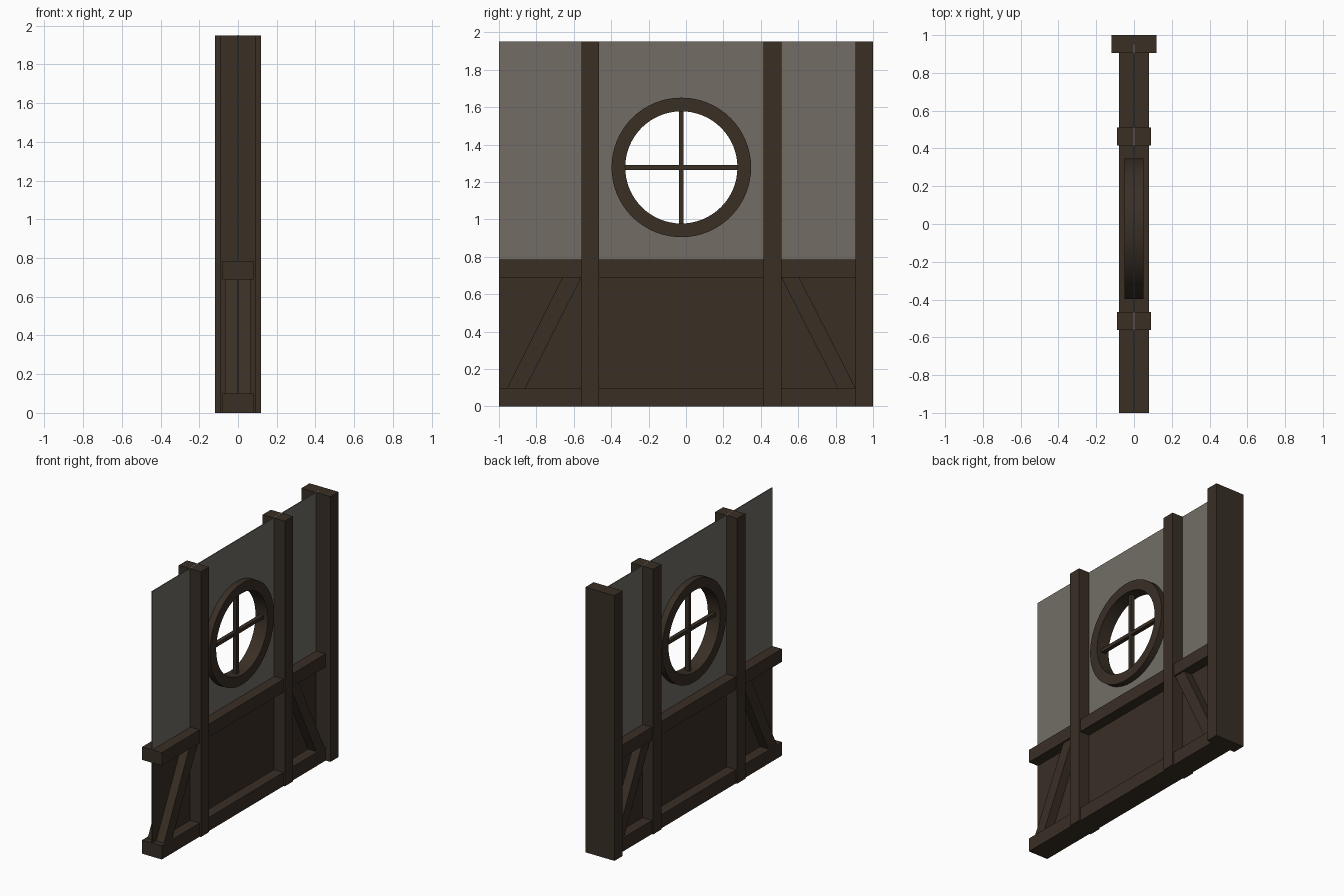
import bpy, bmesh, math

if "Cube" in bpy.data.objects:
    bpy.data.objects.remove(bpy.data.objects["Cube"])

def material(name, rgb):
    m = bpy.data.materials.new(name)
    m.diffuse_color = (*rgb, 1)
    m.use_nodes = True
    m.node_tree.nodes["Principled BSDF"].inputs["Base Color"].default_value = m.diffuse_color
    return m

wood = material("dark_wood", (0.041, 0.028, 0.0185))
plaster = material("grey_plaster", (0.169, 0.152, 0.131))

def finish(name, bm, mat):
    bmesh.ops.recalc_face_normals(bm, faces=bm.faces)
    me = bpy.data.meshes.new(name)
    bm.to_mesh(me)
    bm.free()
    me.materials.append(mat)
    ob = bpy.data.objects.new(name, me)
    bpy.context.collection.objects.link(ob)
    return ob

def prism(name, outline, half, mat=wood):
    """Extrude a (y, z) outline from -half to +half along x."""
    bm = bmesh.new()
    a = [bm.verts.new((-half, y, z)) for y, z in outline]
    b = [bm.verts.new((half, y, z)) for y, z in outline]
    bm.faces.new(a)
    bm.faces.new(b[::-1])
    n = len(outline)
    for i in range(n):
        j = (i + 1) % n
        bm.faces.new((a[i], b[i], b[j], a[j]))
    return finish(name, bm, mat)

def box(name, y0, y1, z0, z1, half, mat=wood):
    return prism(name, [(y0, z0), (y1, z0), (y1, z1), (y0, z1)], half, mat)

# Posts
box("left_post", -0.56, -0.465, 0, 1.95, 0.09)
box("right_post", 0.415, 0.51, 0, 1.95, 0.09)
box("end_post", 0.905, 1.0, 0, 1.95, 0.118)

# Horizontal rails
box("bottom_rail", -1.0, 0.92, 0, 0.1, 0.08)
box("middle_rail", -1.0, 0.92, 0.69, 0.785, 0.08)

# Diagonal braces in the outer bays
prism("left_brace", [(-0.955, 0.1), (-0.857, 0.1), (-0.56, 0.69), (-0.66, 0.69)], 0.067)
prism("right_brace", [(0.81, 0.1), (0.905, 0.1), (0.605, 0.69), (0.51, 0.69)], 0.067)

# Lower wood panel
box("lower_panel", -1.0, 0.95, 0.02, 0.74, 0.003)

# Upper plaster panel with a round opening
CY, CZ, N = -0.025, 1.278, 64
def circle(r):
    return [(CY + r * math.cos(2 * math.pi * i / N), CZ + r * math.sin(2 * math.pi * i / N))
            for i in range(N)]

bm = bmesh.new()
edges = []
for loop in ([(-1, 0.74), (0.95, 0.74), (0.95, 1.951), (-1, 1.951)], circle(0.335)):
    vs = [bm.verts.new((0, y, z)) for y, z in loop]
    edges += [bm.edges.new((vs[i], vs[(i + 1) % len(vs)])) for i in range(len(vs))]
bmesh.ops.triangle_fill(bm, edges=edges, use_beauty=True)
panel = finish("upper_panel", bm, plaster)
mod = panel.modifiers.new("thickness", "SOLIDIFY")
mod.thickness = 0.006
mod.offset = 0

# Round window frame: rectangular section swept around the opening
bm = bmesh.new()
rings = [[bm.verts.new((x, y, z)) for y, z in circle(r)]
         for x, r in ((-0.05, 0.373), (0.05, 0.373), (0.05, 0.300), (-0.05, 0.300))]
for k in range(4):
    a, b = rings[k], rings[(k + 1) % 4]
    for i in range(N):
        j = (i + 1) % N
        bm.faces.new((a[i], a[j], b[j], b[i]))
frame = finish("window_frame", bm, wood)
bpy.context.view_layer.objects.active = frame
frame.select_set(True)
bpy.ops.object.shade_smooth_by_angle(angle=math.radians(30))

# Window cross bars
box("vertical_bar", CY - 0.0125, CY + 0.0125, CZ - 0.31, CZ + 0.31, 0.015)
box("horizontal_bar", CY - 0.31, CY + 0.31, CZ - 0.0125, CZ + 0.0125, 0.015)
